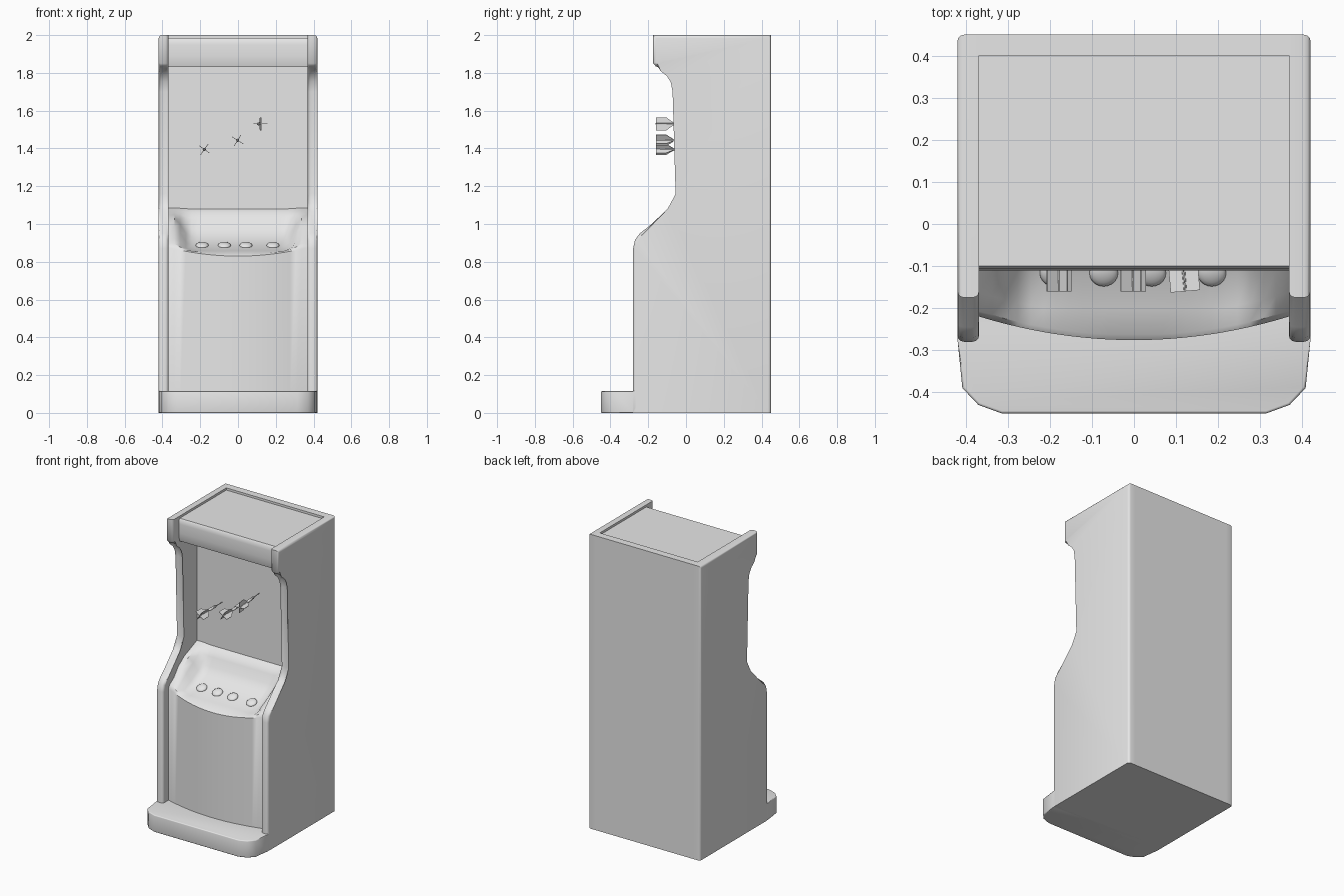
import bpy, bmesh, math
from mathutils import Matrix, Vector

if "Cube" in bpy.data.objects:
    bpy.data.objects.remove(bpy.data.objects["Cube"])

grey = bpy.data.materials.new("cabinet_grey")
grey.diffuse_color = (0.8, 0.8, 0.8, 1)
grey.use_nodes = True
grey.node_tree.nodes["Principled BSDF"].inputs["Base Color"].default_value = grey.diffuse_color


def finish(name, bm, angle=40):
    bmesh.ops.recalc_face_normals(bm, faces=bm.faces)
    me = bpy.data.meshes.new(name)
    bm.to_mesh(me)
    bm.free()
    me.materials.append(grey)
    ob = bpy.data.objects.new(name, me)
    bpy.context.collection.objects.link(ob)
    bpy.ops.object.select_all(action='DESELECT')
    ob.select_set(True)
    bpy.context.view_layer.objects.active = ob
    bpy.ops.object.shade_smooth_by_angle(angle=math.radians(angle))
    return ob


def prism(points, place_a, place_b):
    """Closed prism between two placements of the same 2D outline."""
    bm = bmesh.new()
    a = [bm.verts.new(place_a(*p)) for p in points]
    b = [bm.verts.new(place_b(*p)) for p in points]
    bm.faces.new(a)
    bm.faces.new(b[::-1])
    n = len(points)
    for i in range(n):
        j = (i + 1) % n
        bm.faces.new((a[i], b[i], b[j], a[j]))
    return bm


def bevel(bm, test, offset, segments):
    edges = [e for e in bm.edges if test(e)]
    bmesh.ops.bevel(bm, geom=edges, offset=offset, segments=segments,
                    profile=0.5, affect='EDGES', clamp_overlap=True)


def x_prism(points, x0, x1):
    return prism(points, lambda y, z: (x0, y, z), lambda y, z: (x1, y, z))


# Side panels with the stepped cabinet silhouette
W, IN = 0.42, 0.368
side = [(0.45, 0), (0.45, 2), (-0.175, 2), (-0.175, 1.85), (-0.16, 1.835),
        (-0.125, 1.822), (-0.09, 1.795), (-0.065, 1.755), (-0.055, 1.70),
        (-0.055, 1.16), (-0.063, 1.11), (-0.085, 1.07), (-0.245, 0.95),
        (-0.27, 0.915), (-0.28, 0.87), (-0.28, 0)]
for s, label in ((-1, "left"), (1, "right")):
    bm = x_prism(side, s * IN, s * W)

    def outline(e):
        v, w = e.verts
        if abs(v.co.x - w.co.x) > 1e-4:
            return False
        mid = (v.co + w.co) / 2
        if mid.z < 0.01:
            return False
        return abs(mid.x) > 0.4 or (mid.y < 0.1 and mid.z < 1.99)
    bevel(bm, outline, 0.016, 3)
    finish(label + "_side_panel", bm, 50)

# Back wall and floor
shell = [(0.45, 0), (0.45, 2), (0.40, 2), (0.40, 0.05), (-0.27, 0.05), (-0.27, 0)]
finish("back_wall_and_floor", x_prism(shell, -IN, IN))

# Top box with a gently bulging header
header = [(0.40, 1.985), (-0.10, 1.985), (-0.107, 1.975), (-0.11, 1.95),
          (-0.11, 1.89), (-0.107, 1.855), (-0.10, 1.83), (0.40, 1.83)]
finish("header_box", x_prism(header, -IN, IN))

# Front surface: bowed door, dished control deck and recessed board
centre = [(-0.262, 0.842), (-0.20, 0.858), (-0.115, 0.885), (-0.03, 0.93),
          (0.01, 0.975), (0.035, 1.03), (0.055, 1.062), (0.085, 1.08)]
cheek = [(-0.215, 0.895), (-0.18, 0.925), (-0.115, 0.985), (-0.05, 1.03),
         (0.0, 1.05), (0.03, 1.062), (0.055, 1.072), (0.085, 1.085)]
COLS = 24
bm = bmesh.new()
grid = []
for i in range(COLS + 1):
    x = -IN + 2 * IN * i / COLS
    u = (x / IN) ** 2
    t = min(max((abs(x) - 0.25) / 0.09, 0), 1)
    t = t * t * (3 - 2 * t)
    yf, zf = -0.276 + 0.056 * u, 0.83 + 0.045 * u
    col = [(yf, 0.05), (yf, zf)]
    for k, ((cy, cz), (ky, kz)) in enumerate(zip(centre, cheek)):
        y = cy + (ky - cy) * t
        if k < 2:
            y = max(y, yf + 0.012 + 0.045 * k)
        col.append((y, max(cz + (kz - cz) * t, zf + 0.008)))
    col += [(0.085, 1.10), (0.085, 1.86)]
    grid.append([bm.verts.new((x, y, z)) for y, z in col])
for a, b in zip(grid, grid[1:]):
    for k in range(len(a) - 1):
        bm.faces.new((a[k], b[k], b[k + 1], a[k + 1]))
front = finish("door_deck_and_board", bm, 35)
# face the open surface forward
if sum((p.normal.y * p.area for p in front.data.polygons)) > 0:
    front.data.flip_normals()

# Projecting foot with clipped corners
half = [(0.419, -0.22), (0.419, -0.28), (0.408, -0.39), (0.37, -0.43), (0.315, -0.45)]
plan = half + [(-x, y) for x, y in reversed(half)]
bm = prism(plan, lambda x, y: (x, y, 0), lambda x, y: (x, y, 0.115))
bevel(bm, lambda e: all(v.co.y < -0.25 for v in e.verts)
      and abs(e.verts[0].co.z - e.verts[1].co.z) < 1e-4, 0.012, 3)
finish("foot", bm, 45)

# Domed buttons on the deck
for n, x in enumerate((-0.19, -0.072, 0.042, 0.185)):
    bm = bmesh.new()
    bmesh.ops.create_uvsphere(bm, u_segments=20, v_segments=10, radius=1)
    m = (Matrix.Translation((x, -0.117, 0.887)) @ Matrix.Rotation(math.radians(23), 4, 'X')
         @ Matrix.Diagonal((0.034, 0.034, 0.014, 1)))
    bm.transform(m)
    finish("button_%d" % (n + 1), bm, 60)


# Darts: revolved body plus four thin flights
def dart(name, x, z, roll, yaw):
    bm = bmesh.new()
    body = [(0, 0.004), (0.10, 0.005), (0.105, 0.009), (0.17, 0.008), (0.18, 0.003), (0.25, 0.001)]
    rings = [[bm.verts.new((r * math.cos(a), d, r * math.sin(a)))
              for a in (math.tau * k / 8 for k in range(8))] for d, r in body]
    for a, b in zip(rings, rings[1:]):
        for k in range(8):
            bm.faces.new((a[k], a[(k + 1) % 8], b[(k + 1) % 8], b[k]))
    bm.faces.new(rings[0])
    bm.faces.new(rings[-1])
    fin = [(0, 0), (0, 0.035), (0.055, 0.035), (0.095, 0.006), (0.095, 0)]
    for k in range(4):
        rot = Matrix.Rotation(math.tau * k / 4, 3, 'Y')
        sides = [[bm.verts.new(rot @ Vector((r, d, h))) for d, r in fin] for h in (-0.0015, 0.0015)]
        bm.faces.new(sides[0])
        bm.faces.new(sides[1][::-1])
        for i in range(5):
            j = (i + 1) % 5
            bm.faces.new((sides[0][i], sides[1][i], sides[1][j], sides[0][j]))
    bm.transform(Matrix.Translation((x, -0.16, z)) @ Matrix.Rotation(math.radians(yaw), 4, 'Z')
                 @ Matrix.Rotation(math.radians(roll), 4, 'Y'))
    finish(name, bm, 40)


dart("dart_left", -0.178, 1.395, 35, 0)
dart("dart_middle", -0.002, 1.443, 32, 0)
dart("dart_right", 0.122, 1.53, 0, 5)
